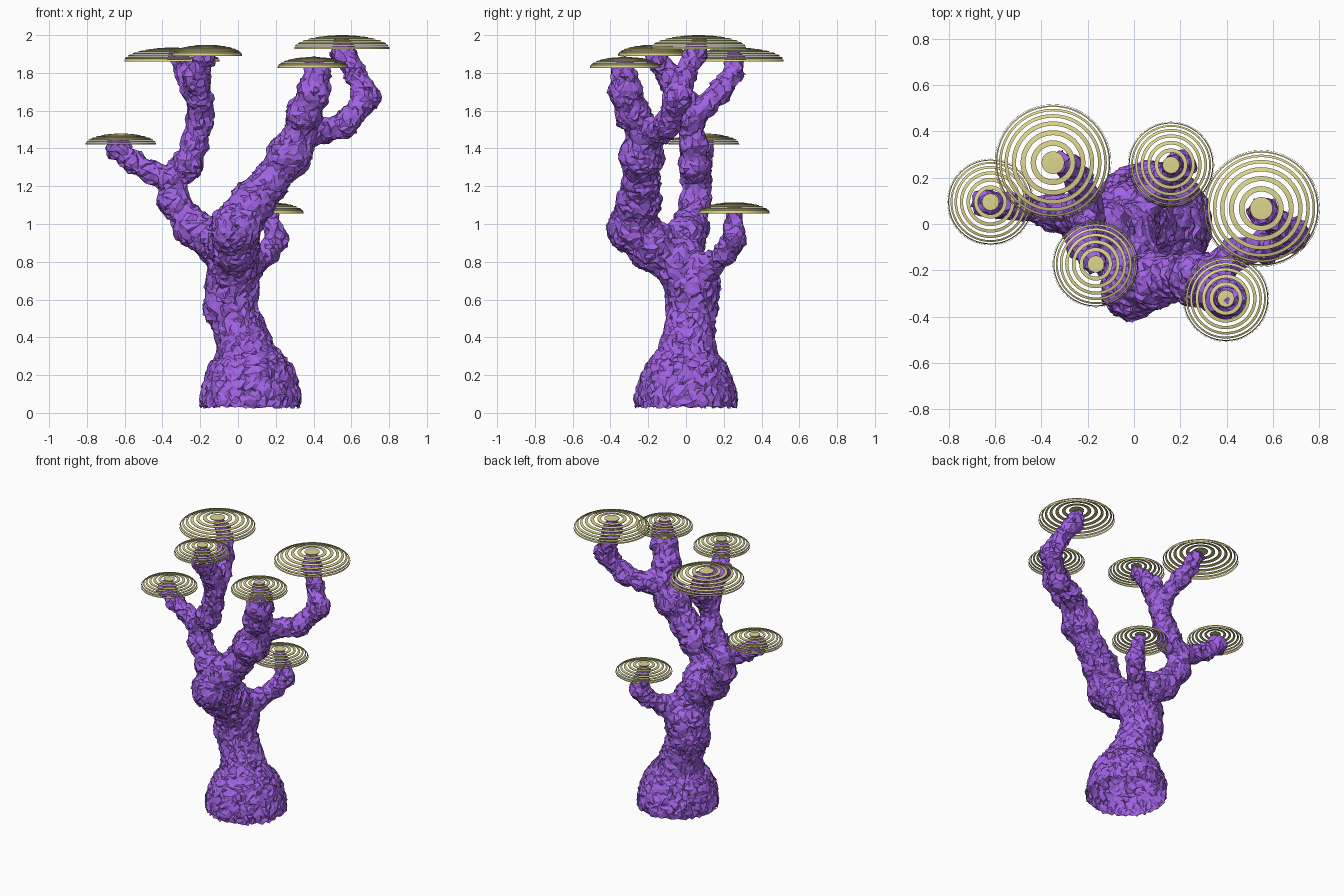
import bpy, bmesh, math, random
from mathutils import Vector, Matrix

if "Cube" in bpy.data.objects:
    bpy.data.objects.remove(bpy.data.objects["Cube"])

random.seed(4)

def material(name, col):
    m = bpy.data.materials.new(name)
    m.diffuse_color = (*col, 1)
    m.use_nodes = True
    m.node_tree.nodes["Principled BSDF"].inputs["Base Color"].default_value = m.diffuse_color
    return m

PURPLE = material("purple_bark", (0.36, 0.125, 0.78))
YELLOW = material("pale_yellow", (0.72, 0.68, 0.27))

def make_object(name, bm, mat):
    me = bpy.data.meshes.new(name)
    bm.to_mesh(me)
    bm.free()
    me.materials.append(mat)
    ob = bpy.data.objects.new(name, me)
    bpy.context.collection.objects.link(ob)
    return ob

# Branch paths: (x, y, z, radius)
trunk = [(.065, 0, .07, .272), (.065, 0, .13, .25), (.055, 0, .25, .17), (.035, .01, .35, .15),
         (.005, .02, .45, .138), (-.045, .03, .57, .145), (-.03, .035, .67, .15),
         (-.03, -.03, .80, .135)]
right_limb = [(-.03, -.03, .77, .135), (-.02, -.17, .88, .14), (-.01, -.28, .98, .14),
              (.08, -.25, 1.12, .125), (.17, -.235, 1.22, .105), (.27, -.235, 1.36, .125),
              (.33, -.22, 1.48, .09)]
right_front = [(.33, -.22, 1.48, .09), (.35, -.28, 1.58, .10), (.40, -.32, 1.70, .095),
               (.42, -.33, 1.79, .075), (.395, -.32, 1.84, .05)]
right_back = [(.33, -.21, 1.46, .09), (.44, -.13, 1.49, .075), (.56, -.10, 1.52, .075),
              (.68, -.045, 1.67, .08), (.62, .0, 1.80, .065), (.56, .05, 1.90, .07),
              (.55, .067, 1.945, .05)]
left_limb = [(-.03, -.03, .80, .13), (-.13, -.01, .92, .12), (-.24, .02, .98, .105),
             (-.34, .05, 1.12, .09), (-.35, .055, 1.23, .085)]
left_low = [(-.35, .055, 1.23, .085), (-.47, .07, 1.28, .065), (-.56, .08, 1.33, .065),
            (-.64, .09, 1.40, .065), (-.62, .095, 1.435, .045)]
left_high = [(-.35, .055, 1.23, .085), (-.27, .045, 1.31, .09), (-.23, .04, 1.42, .08),
             (-.20, .025, 1.56, .08)]
high_front = [(-.20, .02, 1.54, .075), (-.20, -.02, 1.66, .075), (-.22, -.08, 1.77, .08),
              (-.18, -.15, 1.87, .06), (-.165, -.175, 1.90, .045)]
high_back = [(-.20, .02, 1.54, .07), (-.20, .10, 1.62, .065), (-.24, .19, 1.71, .068),
             (-.28, .25, 1.80, .063), (-.31, .26, 1.87, .055), (-.34, .265, 1.885, .042)]
rear_twig = [(-.02, .03, .72, .10), (.08, .13, .785, .075), (.16, .21, .85, .068),
             (.20, .255, .92, .07), (.18, .25, 1.0, .055), (.165, .255, 1.065, .045)]

# Sweep spheres along every path, then fuse them
bm = bmesh.new()
for path in (trunk, right_limb, right_front, right_back, left_limb, left_low,
             left_high, high_front, high_back, rear_twig):
    for a, b in zip(path, path[1:]):
        a, b = Vector(a), Vector(b)
        n = max(2, int((b - a).to_3d().length / 0.025))
        dip = 0.13 if path is trunk else 0.2
        for i in range(n + 1):
            t = i / n
            p = a.lerp(b, t)
            r = p.w * (1.03 - dip * math.sin(math.pi * t))   # knobbly joints
            bmesh.ops.create_icosphere(bm, subdivisions=2, radius=r,
                                       matrix=Matrix.Translation(p.to_3d()))
coral = make_object("branching_trunk", bm, PURPLE)
mod = coral.modifiers.new("fuse", 'REMESH')
mod.mode = 'VOXEL'
mod.voxel_size = 0.026
fused = bpy.data.meshes.new_from_object(coral.evaluated_get(bpy.context.evaluated_depsgraph_get()))
coral.modifiers.clear()

# Open foot and rough, faceted bark
bm = bmesh.new()
bm.from_mesh(fused)
bmesh.ops.bisect_plane(bm, geom=bm.verts[:] + bm.edges[:] + bm.faces[:],
                       plane_co=(0, 0, .03), plane_no=(0, 0, -1), clear_outer=True)
bmesh.ops.triangulate(bm, faces=bm.faces[:])
for v in bm.verts:
    v.co += Vector([random.uniform(-.009, .009) for _ in range(3)])
for f in bm.faces:
    f.smooth = False
    f.material_index = 0
bm.to_mesh(coral.data)
bm.free()
coral.data.materials.clear()
coral.data.materials.append(PURPLE)

# Shallow domes made of separate concentric bands
def ringed_cap(name, x, y, z, radius, height, rows=16, seg=48):
    bm = bmesh.new()
    def loop(k):
        a = k / rows * math.pi / 2
        return [bm.verts.new((x + radius * math.sin(a) * math.cos(2 * math.pi * i / seg),
                              y + radius * math.sin(a) * math.sin(2 * math.pi * i / seg),
                              z + height * math.cos(a))) for i in range(seg)]
    def band(inner, outer):
        for i in range(seg):
            j = (i + 1) % seg
            bm.faces.new((inner[i], outer[i], outer[j], inner[j]))
    centre = loop(1)
    bm.faces.new(centre)
    band(centre, loop(2))
    for k in range(3, rows, 2):
        band(loop(k), loop(k + 1))
    # give each band a little depth downwards
    ext = bmesh.ops.extrude_face_region(bm, geom=bm.faces[:], use_keep_orig=True)
    for v in ext["geom"]:
        if isinstance(v, bmesh.types.BMVert):
            v.co.z -= .004
    bmesh.ops.recalc_face_normals(bm, faces=bm.faces[:])
    make_object(name, bm, YELLOW)

caps = [("cap_left_back", -.35, .265, 1.864, .252, .07), ("cap_left_low", -.62, .095, 1.424, .187, .055),
        ("cap_left_front", -.165, -.173, 1.894, .187, .055), ("cap_rear", .16, .255, 1.06, .187, .055),
        ("cap_right_back", .55, .067, 1.93, .252, .07), ("cap_right_front", .397, -.322, 1.83, .187, .055)]
for c in caps:
    ringed_cap(*c)
